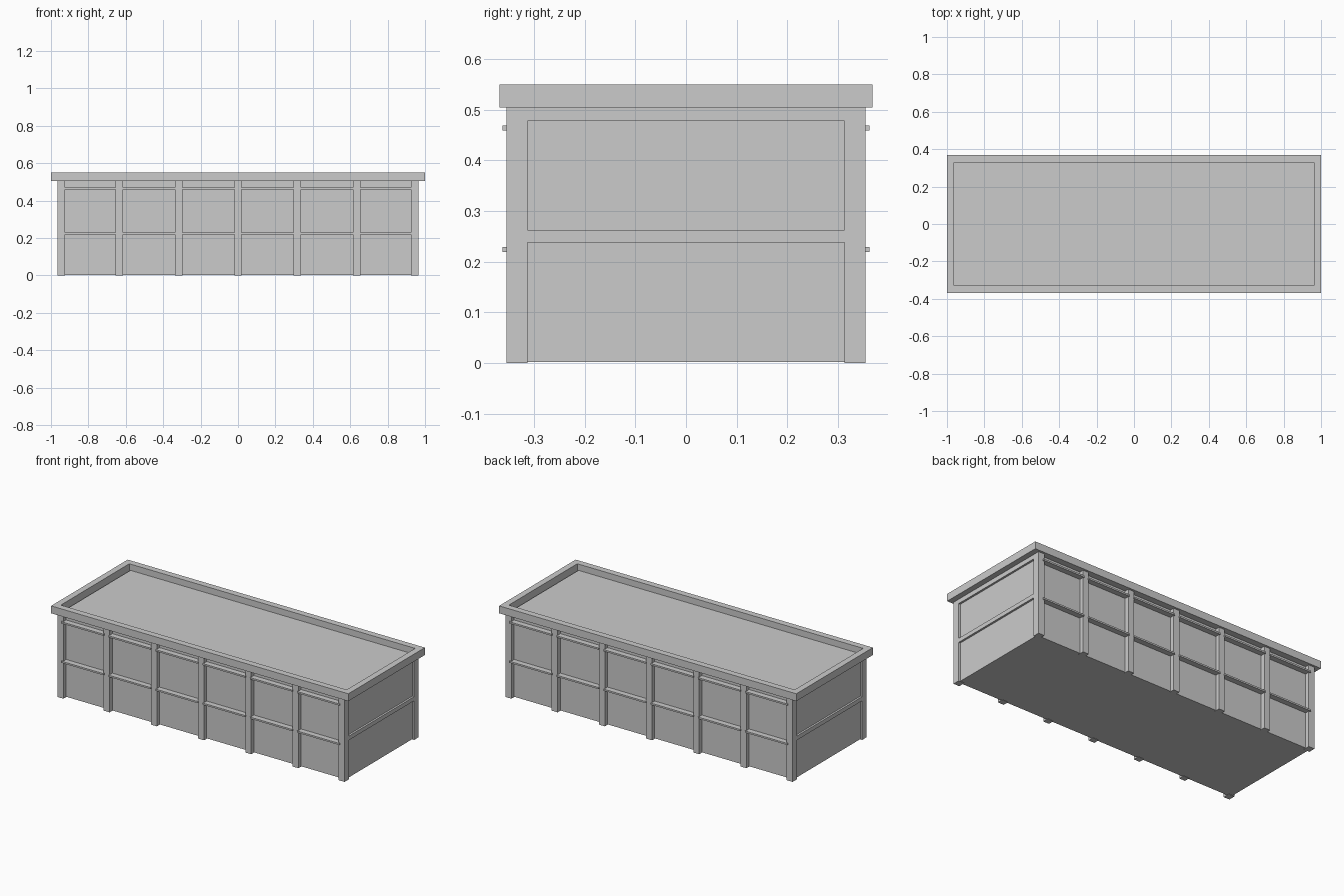
import bpy

if "Cube" in bpy.data.objects:
    bpy.data.objects.remove(bpy.data.objects["Cube"])


def box(name, x, y, z):
    """Box from (min, max) ranges on each axis."""
    bpy.ops.mesh.primitive_cube_add(
        size=1, location=[(a + b) / 2 for a, b in (x, y, z)])
    ob = bpy.context.object
    ob.name = name
    ob.scale = [b - a for a, b in (x, y, z)]
    bpy.ops.object.transform_apply(location=True, rotation=True, scale=True)
    return ob


def mirrored(ob, x=False, y=False):
    m = ob.modifiers.new("mirror", 'MIRROR')
    m.use_axis = (x, y, False)
    return ob


LX, LY = 0.966, 0.355        # outer faces of the posts
WX, WY = 0.954, 0.329        # wall faces
RX, RY = 1.0, 0.368          # outer rim
TOP, RIM = 0.505, 0.55
PITCH, POST = 0.3175, 0.04

# Closed body with a nearly full lid
box("container_body", (-WX, WX), (-WY, WY), (0.002, 0.512))

# Top rim
mirrored(box("rim_long", (-RX, RX), (WY, RY), (TOP, RIM)), y=True)
mirrored(box("rim_end", (0.962, RX), (-WY, WY), (TOP, RIM)), x=True)

# Corner posts and end crossbars
mirrored(box("corner_post", (LX - POST, LX), (0.313, LY), (0, TOP)), x=True, y=True)
for name, z in (("middle", (0.238, 0.263)), ("upper", (0.478, TOP))):
    mirrored(box(name + "_end_bar", (WX - 0.01, LX), (-0.313, 0.313), z), x=True)

# Side posts
for i in range(-2, 3):
    c = i * PITCH
    mirrored(box("side_post", (c - POST / 2, c + POST / 2), (WY - 0.01, LY), (0, TOP)), y=True)

# Thin rails in each bay
for i in range(6):
    c = (i - 2.5) * PITCH
    half = (PITCH - POST) / 2 + 0.004
    for z in (0.219, 0.459):
        mirrored(box("side_rail", (c - half, c + half), (WY - 0.005, 0.363), (z, z + 0.01)), y=True)
